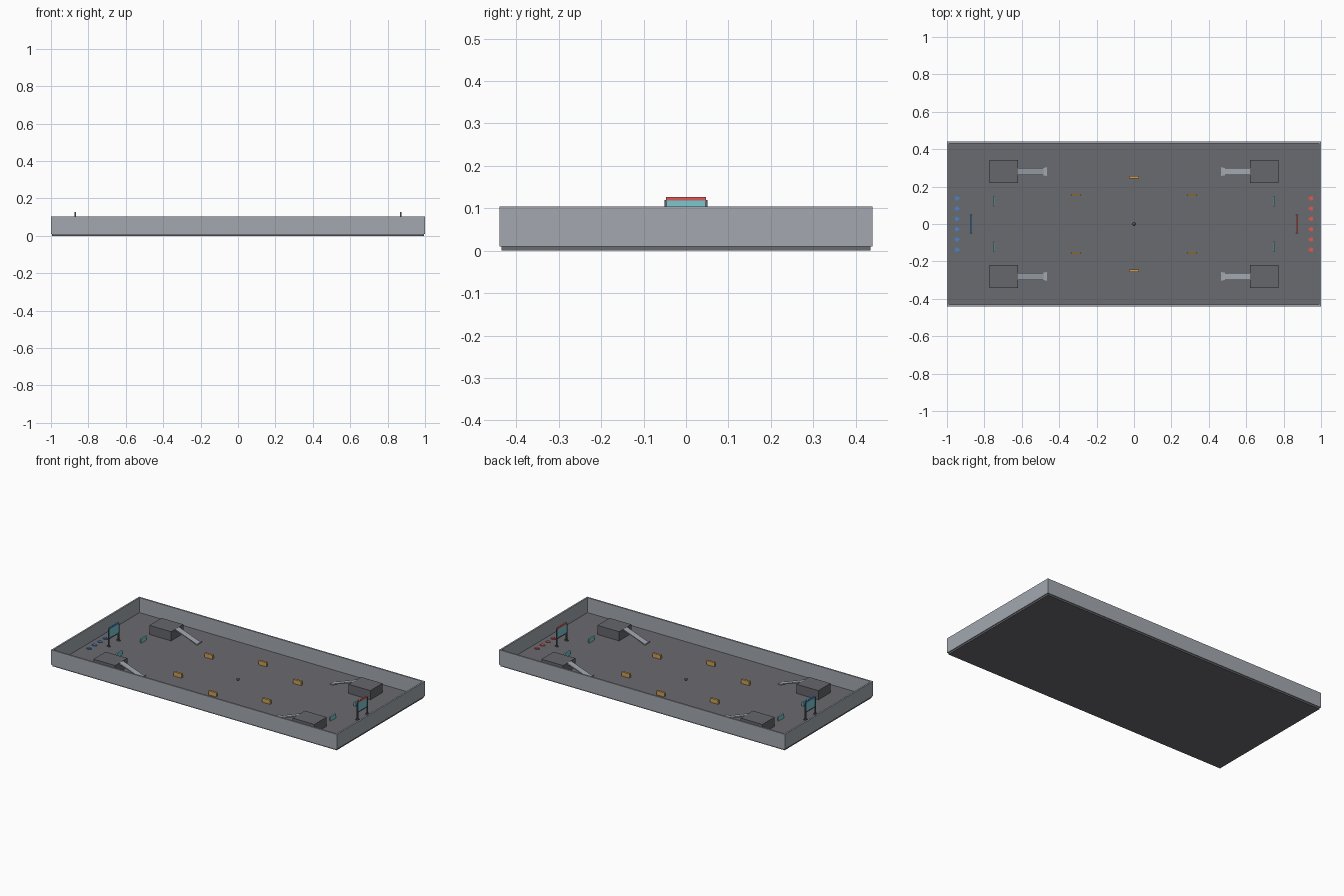
import bpy, bmesh
from math import atan2, hypot

if "Cube" in bpy.data.objects:
    bpy.data.objects.remove(bpy.data.objects["Cube"])


def mat(name, r, g, b):
    m = bpy.data.materials.new(name)
    lin = [(c / 255 / 12.92) if c < 11 else ((c / 255 + 0.055) / 1.055) ** 2.4 for c in (r, g, b)]
    m.diffuse_color = (*lin, 1)
    m.use_nodes = True
    m.node_tree.nodes["Principled BSDF"].inputs["Base Color"].default_value = m.diffuse_color
    return m


FLOOR = mat("floor grey", 106, 107, 112)
WALL = mat("wall grey", 163, 169, 176)
BLOCK = mat("platform grey", 102, 103, 108)
DARK = mat("post grey", 92, 98, 106)
CYAN = mat("pale cyan", 122, 200, 208)
AMBER = mat("amber", 206, 160, 88)
RED = mat("red", 222, 88, 84)
BLUE = mat("blue", 72, 132, 205)


def finish(name, bm, material):
    bmesh.ops.recalc_face_normals(bm, faces=bm.faces)
    me = bpy.data.meshes.new(name)
    bm.to_mesh(me)
    bm.free()
    me.materials.append(material)
    ob = bpy.data.objects.new(name, me)
    bpy.context.collection.objects.link(ob)
    return ob


def box(name, lo, hi, material):
    bm = bmesh.new()
    bmesh.ops.create_cube(bm, size=1)
    for v in bm.verts:
        v.co = [(a + b) / 2 + c * (b - a) for a, b, c in zip(lo, hi, v.co)]
    return finish(name, bm, material)


def prism(name, pts, offset, material):
    # extrude a closed 3D outline along an offset
    bm = bmesh.new()
    f = bm.faces.new([bm.verts.new(p) for p in pts])
    r = bmesh.ops.extrude_face_region(bm, geom=[f])
    bmesh.ops.translate(bm, vec=offset, verts=[g for g in r["geom"] if isinstance(g, bmesh.types.BMVert)])
    return finish(name, bm, material)


def centred(name, x, y, z0, z1, sx, sy, material):
    return box(name, (x - sx / 2, y - sy / 2, z0), (x + sx / 2, y + sy / 2, z1), material)


Z = 0.01    # floor top
H = 0.104   # wall top
T = 0.01    # wall thickness

# Floor slab and surrounding walls
box("floor", (-0.995, -0.435, 0), (0.995, 0.435, Z), FLOOR)
for s, side in ((-1, "left"), (1, "right")):
    centred(side + "_wall", s * (1 - T / 2), 0, Z, H, T, 0.88, WALL)
for s, side in ((-1, "front"), (1, "back")):
    centred(side + "_wall", 0, s * (0.44 - T / 2), Z, H, 2 - 2 * T, T, WALL)

# Raised platforms with sloping ramps and flared lips
PZ = 0.068
for sx in (-1, 1):
    for sy in (-1, 1):
        y = sy * 0.28
        centred("platform", sx * 0.697, y, Z, PZ, 0.152, 0.122, BLOCK)
        prism("ramp", [(sx * 0.622, y - 0.019, PZ), (sx * 0.475, y - 0.019, Z + 0.004),
                       (sx * 0.475, y - 0.019, Z), (sx * 0.622, y - 0.019, PZ - 0.008)],
              (0, 0.038, 0), WALL)
        prism("ramp_lip", [(sx * 0.487, y - 0.019, Z), (sx * 0.466, y - 0.024, Z),
                           (sx * 0.466, y + 0.024, Z), (sx * 0.487, y + 0.019, Z)],
              (0, 0, 0.006), WALL)
        # Low cyan barriers
        centred("cyan_barrier", sx * 0.748, sy * 0.122, Z, 0.036, 0.009, 0.055, CYAN)
        # Amber barriers around the middle
        centred("amber_barrier", sx * 0.31, sy * 0.155, Z, 0.036, 0.055, 0.013, AMBER)
for sy in (-1, 1):
    centred("amber_barrier", 0, sy * 0.25, Z, 0.036, 0.055, 0.013, AMBER)

# Goal gates and starting markers at each end
for sx, colour in ((-1, BLUE), (1, RED)):
    x = sx * 0.87
    for sy in (-1, 1):
        centred("goal_post", x, sy * 0.048, Z, 0.119, 0.007, 0.006, DARK)
        centred("goal_foot", x, sy * 0.048, Z, 0.016, 0.018, 0.010, DARK)
    centred("goal_panel", x, 0, 0.062, 0.118, 0.004, 0.09, CYAN)
    centred("goal_lower_rail", x, 0, 0.057, 0.063, 0.006, 0.09, DARK)
    centred("goal_top_bar", x, 0, 0.118, 0.127, 0.009, 0.094, colour)
    for i in range(6):
        y = -0.1375 + i * 0.055
        outline = [(0.958, -0.008), (0.946, -0.012), (0.930, 0), (0.946, 0.012), (0.958, 0.008)]
        prism("start_marker", [(sx * a, y + b, Z) for a, b in outline], (0, 0, 0.005), colour)

# Small ball in the centre
bm = bmesh.new()
bmesh.ops.create_uvsphere(bm, u_segments=16, v_segments=10, radius=0.008)
bmesh.ops.translate(bm, vec=(0, 0, Z + 0.008), verts=bm.verts)
for f in bm.faces:
    f.smooth = True
finish("centre_ball", bm, DARK)
